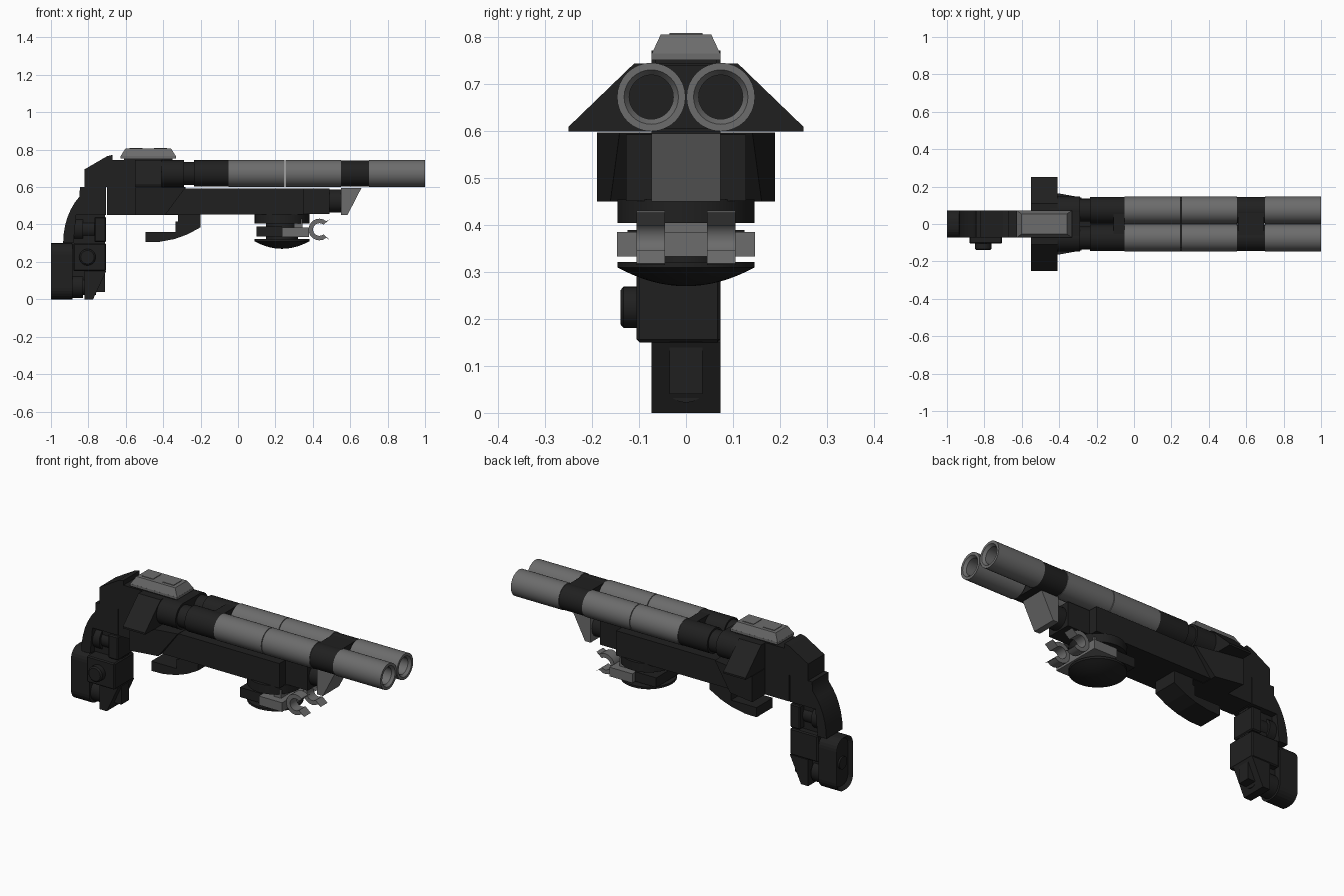
import bpy, bmesh, math
from mathutils import Matrix, Vector

old = bpy.data.objects.get("Cube")
if old:
    bpy.data.objects.remove(old, do_unlink=True)


def material(name, value):
    m = bpy.data.materials.new(name)
    m.use_nodes = True
    m.diffuse_color = (value, value, value, 1)
    m.node_tree.nodes["Principled BSDF"].inputs["Base Color"].default_value = (value, value, value, 1)
    return m


BLACK = material("matte black", 0.0145)
GREY = material("dark grey", 0.15)


def finish(name, bm, mat, smooth=False):
    bmesh.ops.recalc_face_normals(bm, faces=bm.faces[:])
    mesh = bpy.data.meshes.new(name)
    bm.to_mesh(mesh)
    bm.free()
    mesh.materials.append(mat)
    ob = bpy.data.objects.new(name, mesh)
    bpy.context.collection.objects.link(ob)
    if smooth:
        bpy.ops.object.select_all(action='DESELECT')
        ob.select_set(True)
        bpy.context.view_layer.objects.active = ob
        bpy.ops.object.shade_smooth_by_angle(angle=math.radians(35))
    return ob


def prism(name, pts, lo, hi, mat, axis='Y', smooth=False):
    """Profile in xz extruded along y, or profile in yz extruded along x."""
    bm = bmesh.new()
    place = (lambda a, b, c: (a, c, b)) if axis == 'Y' else (lambda a, b, c: (c, a, b))
    low = [bm.verts.new(place(a, b, lo)) for a, b in pts]
    high = [bm.verts.new(place(a, b, hi)) for a, b in pts]
    n = len(pts)
    bm.faces.new(low)
    bm.faces.new(high)
    for i in range(n):
        j = (i + 1) % n
        bm.faces.new((low[i], low[j], high[j], high[i]))
    return finish(name, bm, mat, smooth)


def box(name, x, y, z, mat, bevel=0):
    ob = prism(name, [(x[0], z[0]), (x[1], z[0]), (x[1], z[1]), (x[0], z[1])], y[0], y[1], mat)
    if bevel:
        mod = ob.modifiers.new("bevel", 'BEVEL')
        mod.width, mod.segments = bevel, 1
    return ob


def lathe(name, profile, centre, axis, mat, steps=32):
    """Revolve (distance along axis, radius) points."""
    bm = bmesh.new()
    verts = [bm.verts.new((r, 0, d)) for d, r in profile]
    edges = [bm.edges.new(p) for p in zip(verts, verts[1:])]
    bmesh.ops.spin(bm, geom=verts + edges, cent=(0, 0, 0), axis=(0, 0, 1),
                   angle=math.tau, steps=steps, use_duplicate=False)
    bmesh.ops.remove_doubles(bm, verts=bm.verts[:], dist=0.0002)
    turn = Vector((0, 0, 1)).rotation_difference(Vector(axis)).to_matrix().to_4x4()
    bmesh.ops.transform(bm, matrix=Matrix.Translation(centre) @ turn, verts=bm.verts[:])
    return finish(name, bm, mat, True)


def rod(name, a, b, r, centre, axis, mat):
    return lathe(name, [(a, 0), (a, r), (b, r), (b, 0)], centre, axis, mat)


X, Y, Z = (1, 0, 0), (0, 1, 0), (0, 0, 1)
W = 0.073        # half width of the narrow parts
BZ = 0.673       # barrel axis height

# Twin barrels
for s, side in ((1, "left"), (-1, "right")):
    c = (0, s * 0.074, BZ)
    for i, a in enumerate((-0.05, 0.253)):
        rod(f"{side}_barrel_{i}", a, a + 0.299, W, c, X, GREY)
    lathe(f"{side}_muzzle", [(0.70, 0), (0.70, W), (1, W), (1, 0.058), (0.985, 0.047), (0.76, 0.047)],
          c, X, GREY)
    rod(f"{side}_bore_end", 0.75, 0.765, 0.047, c, X, BLACK)
    rod(f"{side}_barrel_band", 0.55, 0.70, 0.07, c, X, BLACK)
    rod(f"{side}_barrel_sleeve", -0.235, -0.05, 0.071, c, X, BLACK)
    rod(f"{side}_barrel_neck", -0.30, -0.23, 0.061, c, X, BLACK)
    rod(f"{side}_barrel_root", -0.45, -0.29, W, c, X, BLACK)
box("band_bridge", (0.555, 0.695), (-0.074, 0.074), (0.605, 0.741), BLACK)
box("sleeve_bridge", (-0.11, -0.052), (-0.074, 0.074), (0.605, 0.741), BLACK)

# Receiver with sloped rear, wing and sight block
box("receiver", (-0.67, -0.29), (-W, W), (0.6, 0.745), BLACK)
prism("receiver_rear", [(-0.82, 0.6), (-0.67, 0.6), (-0.67, 0.772), (-0.70, 0.765), (-0.82, 0.695)],
      -W, W, BLACK)
half = [(0.25, 0.6), (0.25, 0.61), (0.11, 0.745)]
prism("wing", half + [(-y, z) for y, z in reversed(half)], -0.55, -0.41, BLACK, 'X')
box("sight_base", (-0.61, -0.35), (-0.065, 0.065), (0.74, 0.762), BLACK)

bm = bmesh.new()
bmesh.ops.create_cube(bm, size=1)
for v in bm.verts:
    top = v.co.z > 0
    v.co = (-0.48 + math.copysign(0.122 if top else 0.148, v.co.x),
            math.copysign(0.054 if top else W, v.co.y), 0.806 if top else 0.765)
finish("sight_block", bm, GREY)
box("sight_foot", (-0.628, -0.332), (-W, W), (0.752, 0.766), GREY)
for i, x in enumerate((-0.545, -0.415)):
    box(f"sight_pad_{i}", (x - 0.035, x + 0.035), (-0.035, 0.035), (0.803, 0.809), GREY)

# Frame below the barrels
box("frame_rear", (-0.70, -0.28), (-W, W), (0.45, 0.6), BLACK)
box("frame_middle", (-0.52, 0.35), (-0.128, 0.128), (0.452, 0.593), BLACK)
box("frame_front", (0.35, 0.49), (-W, W), (0.455, 0.593), BLACK)
rod("frame_peg", 0.48, 0.56, 0.062, (0, 0, 0.525), X, BLACK)
prism("nose_wedge", [(0.55, 0.45), (0.585, 0.45), (0.66, 0.595), (0.55, 0.595)], -W, W, GREY)
for s, side in ((1, "left"), (-1, "right")):
    ob = prism(f"{side}_cheek", [(-0.55, 0.45), (-0.39, 0.45), (-0.28, 0.598), (-0.55, 0.598)],
               s * 0.07, s * 0.19, BLACK)
    for v in ob.data.vertices:
        if abs(v.co.y) > 0.1:
            v.co.y = s * (0.19 - 0.18 * (v.co.x + 0.55))

# Trigger
prism("trigger", [(-0.495, 0.305), (-0.42, 0.307), (-0.34, 0.322), (-0.27, 0.347), (-0.2, 0.385),
                  (-0.2, 0.415), (-0.335, 0.415), (-0.335, 0.36), (-0.495, 0.36)], -W, W, BLACK)
box("trigger_mount", (-0.32, -0.2), (-W, W), (0.41, 0.452), BLACK)

# Curved grip
arc = [(-0.935 + 0.235 * (1 - math.cos(t)) * 1.0, 0.3 + 0.32 * math.sin(t))
       for t in (math.radians(8.5 * i) for i in range(7))]
prism("grip_back", arc + [(-0.845, 0.6), (-0.705, 0.6), (-0.705, 0.45), (-0.865, 0.45), (-0.88, 0.3)],
      -W, W, BLACK, smooth=True)
box("grip_core", (-0.89, -0.71), (-0.035, 0.035), (0.04, 0.46), BLACK)
box("grip_front", (-0.768, -0.705), (-W, W), (0.305, 0.44), BLACK, 0.006)
for i, z in enumerate((0.375, 0.07)):
    rod(f"grip_stud_{i}", -0.885, -0.83, 0.062, (0, 0, z), X, BLACK)
    rod(f"grip_pin_{i}", -0.84, -0.76, 0.048, (0, 0, z), X, BLACK)
box("grip_hub", (-0.88, -0.705), (-0.105, W), (0.15, 0.3), BLACK, 0.006)
lathe("grip_knob", [(-0.14, 0), (-0.14, 0.036), (-0.133, 0.044), (-0.1, 0.044), (-0.1, 0)],
      (-0.805, 0, 0.225), Y, BLACK)
prism("grip_toe", [(-0.82, 0), (-0.775, 0), (-0.705, 0.15), (-0.82, 0.15)], -W, W, BLACK)


# Rounded butt plate with raised rim
def pill(w, z0, z1, r):
    pts = []
    for cy, cz, a in ((w - r, z1 - r, 0), (r - w, z1 - r, 90), (r - w, z0 + r, 180), (w - r, z0 + r, 270)):
        pts += [(cy + r * math.cos(math.radians(a + d)), cz + r * math.sin(math.radians(a + d)))
                for d in range(0, 91, 15)]
    return pts


plate = prism("butt_plate", pill(W, 0, 0.3, 0.06), -1, -0.885, BLACK, 'X')
bm = bmesh.new()
bm.from_mesh(plate.data)
rear = min(bm.faces, key=lambda f: f.calc_center_median().x)
bmesh.ops.inset_region(bm, faces=[rear], thickness=0.018, depth=0)
for v in rear.verts:
    v.co.x += 0.02
bm.to_mesh(plate.data)
bm.free()
rod("butt_pin", -0.99, -0.95, 0.035, (0, 0, 0.15), X, BLACK)

# Round turntable and dish under the frame
C = (0.235, 0, 0)
rod("turntable", 0.405, 0.455, 0.146, C, Z, BLACK)
rod("turntable_hub", 0.31, 0.41, 0.085, C, Z, BLACK)
box("turntable_plate", (0.10, 0.235), (-0.125, 0.125), (0.335, 0.39), BLACK)
dish = [(0.27 + 0.04 * (i / 8) ** 2, 0.146 * i / 8) for i in range(9)]
lathe("dish", dish + [(0.322, 0.146), (0.322, 0)], C, Z, BLACK)

# Clip with two open claws
box("clip_plate", (0.235, 0.38), (-0.147, 0.147), (0.333, 0.385), GREY)
box("clip_rib", (0.30, 0.345), (-0.105, 0.105), (0.38, 0.43), GREY)
angles = [math.radians(50 + 20 * i) for i in range(14)]
claw = [(0.435 + r * math.cos(a), 0.373 + r * math.sin(a))
        for r, seq in ((0.058, angles), (0.034, angles[::-1])) for a in seq]
claw_tips = ((0.49, 0.427), (0.49, 0.318))
claw = [claw_tips[0]] + claw[:14] + [claw_tips[1]] + claw[14:]
for s, side in ((1, "left"), (-1, "right")):
    lo, hi = sorted((s * 0.045, s * 0.105))
    prism(f"{side}_claw", claw, lo, hi, GREY, smooth=True)
